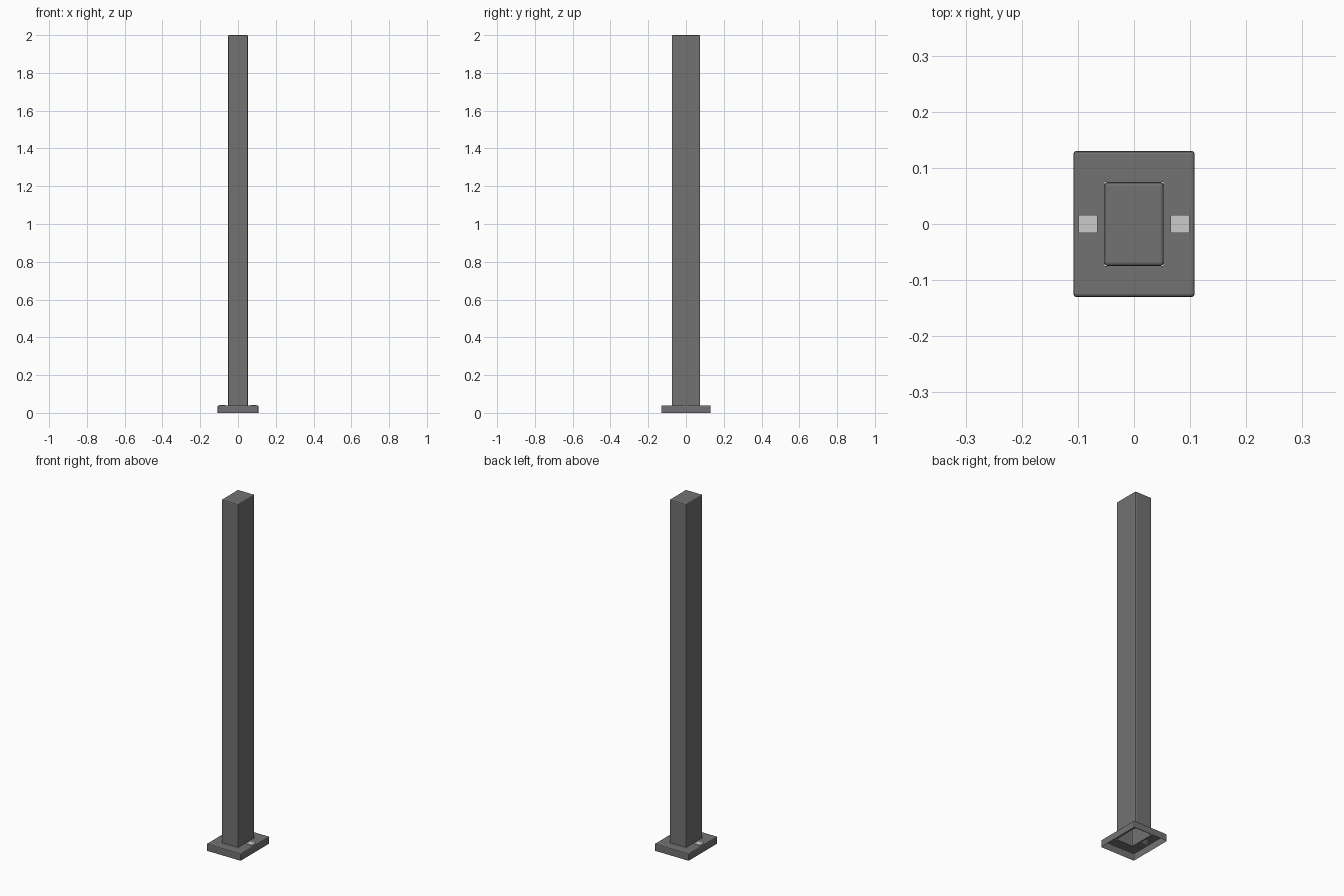
import bpy
import bmesh

cube = bpy.data.objects.get("Cube")
if cube:
    bpy.data.objects.remove(cube, do_unlink=True)


def material(name, value):
    mat = bpy.data.materials.new(name)
    mat.use_nodes = True
    colour = (value, value, value, 1)
    mat.diffuse_color = colour
    mat.node_tree.nodes["Principled BSDF"].inputs["Base Color"].default_value = colour
    return mat


def box(name, size, centre, mat, bevel=0.0, open_bottom=False):
    """Box with chamfered edges; an open bottom leaves a hollow shell."""
    bm = bmesh.new()
    bmesh.ops.create_cube(bm, size=1)
    for v in bm.verts:
        v.co = [c * s + o for c, s, o in zip(v.co, size, centre)]
    if bevel:
        edges = [e for e in bm.edges
                 if not open_bottom or max(v.co.z for v in e.verts) > centre[2]]
        bmesh.ops.bevel(bm, geom=edges, offset=bevel, segments=2,
                        profile=0.5, affect='EDGES')
    if open_bottom:
        bm.normal_update()
        bottom = [f for f in bm.faces if f.normal.z < -0.9]
        bmesh.ops.delete(bm, geom=bottom, context='FACES')
    mesh = bpy.data.meshes.new(name)
    bm.to_mesh(mesh)
    bm.free()
    mesh.materials.append(mat)
    obj = bpy.data.objects.new(name, mesh)
    bpy.context.collection.objects.link(obj)
    return obj


grey = material("dark grey metal", 0.17)
pale = material("pale grey bolt", 0.6)

BASE_TOP = 0.04

# Hollow post standing on the base
box("post", (0.106, 0.15, 2 - BASE_TOP), (0, 0, (2 + BASE_TOP) / 2),
    grey, 0.006, True)

# Base cover, open underneath, with an opening below the post
base = box("base_cover", (0.216, 0.26, BASE_TOP), (0, 0, BASE_TOP / 2),
           grey, 0.005, True)
bm = bmesh.new()
bm.from_mesh(base.data)
top = max(bm.faces, key=lambda f: f.calc_center_median().z)
bmesh.ops.inset_region(bm, faces=[top], thickness=0.05)
for v in top.verts:
    v.co.x = 0.053 if v.co.x > 0 else -0.053
    v.co.y = 0.075 if v.co.y > 0 else -0.075
bmesh.ops.delete(bm, geom=[top], context='FACES')
bm.to_mesh(base.data)
bm.free()

# Flat bolt plates either side of the post
for side, x in (("left", 0.082), ("right", -0.082)):
    box(side + "_bolt_plate", (0.034, 0.032, 0.003),
        (x, 0, BASE_TOP + 0.0015), pale)
